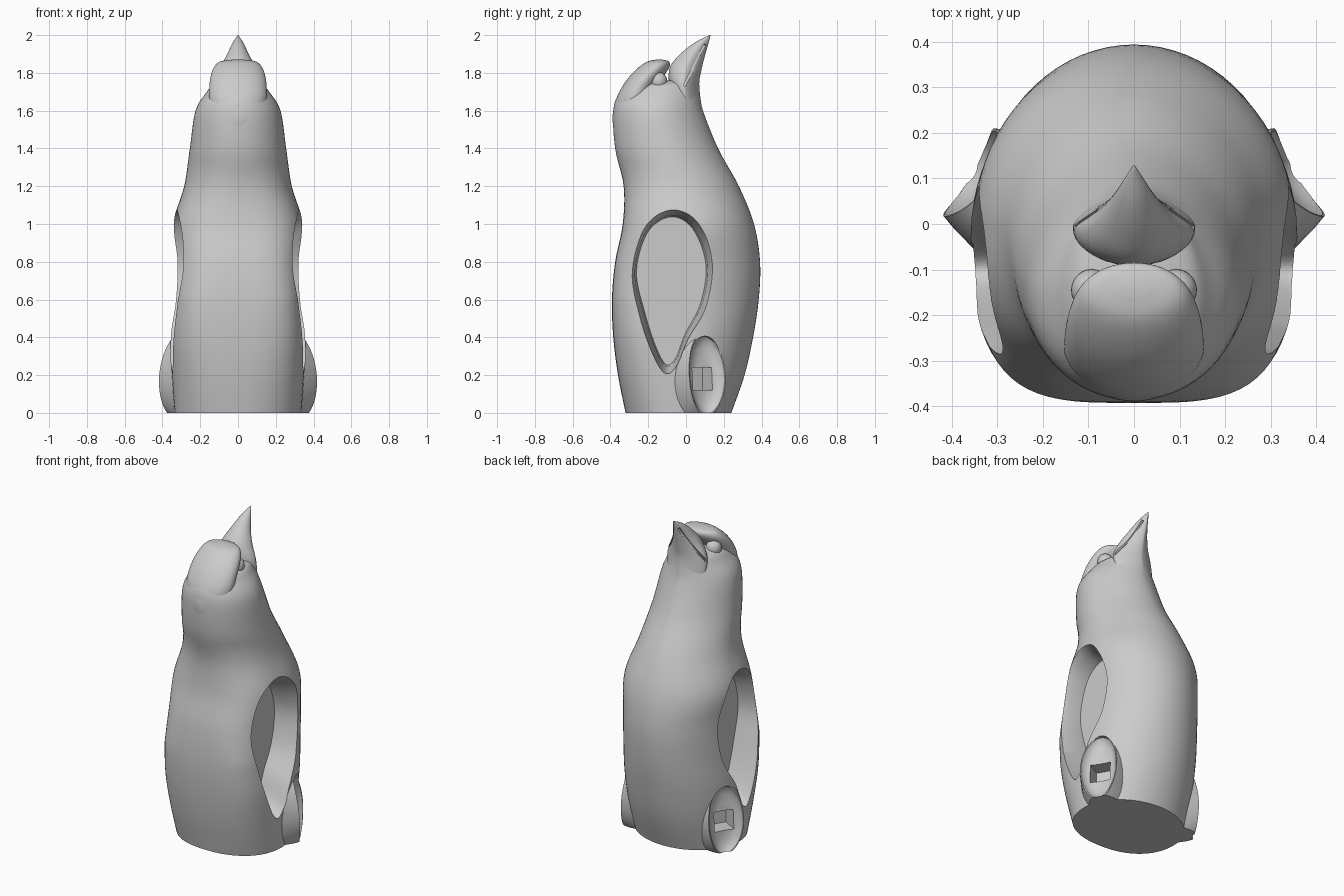
import bpy, bmesh, math
from mathutils import Vector, Matrix

cube = bpy.data.objects.get("Cube")
if cube:
    bpy.data.objects.remove(cube)

grey = bpy.data.materials.new("plain grey")
grey.use_nodes = True
grey.diffuse_color = (.6, .6, .6, 1)
grey.node_tree.nodes["Principled BSDF"].inputs["Base Color"].default_value = (.6, .6, .6, 1)


def make_object(name, bm):
    bmesh.ops.recalc_face_normals(bm, faces=bm.faces)
    mesh = bpy.data.meshes.new(name)
    bm.to_mesh(mesh)
    bm.free()
    mesh.materials.append(grey)
    obj = bpy.data.objects.new(name, mesh)
    bpy.context.collection.objects.link(obj)
    return obj


def loft(name, rings):
    """Skin a list of equal point rings and cap both ends."""
    bm = bmesh.new()
    rows = [[bm.verts.new(p) for p in ring] for ring in rings]
    n = len(rows[0])
    for a, b in zip(rows, rows[1:]):
        for i in range(n):
            j = (i + 1) % n
            bm.faces.new((a[i], a[j], b[j], b[i]))
    bm.faces.new(rows[0])
    bm.faces.new(rows[-1])
    return make_object(name, bm)


def spline(rows, steps, closed=False):
    """Smooth curve through rows of numbers."""
    pts = [Vector(r) for r in rows]
    n = len(pts)
    out = []
    for i in range(n if closed else n - 1):
        pick = (lambda k: pts[k % n]) if closed else (lambda k: pts[min(max(k, 0), n - 1)])
        a, b, c, d = (pick(i + k) for k in (-1, 0, 1, 2))
        for s in range(steps):
            t = s / steps
            out.append(b + (c - a) * t / 2 + (2 * a - 5 * b + 4 * c - d) * t * t / 2
                       + (3 * b - a - 3 * c + d) * t ** 3 / 2)
    return out if closed else out + [pts[-1]]


def section(row, front_power, back_power, count=72):
    """Rounded cross-section from height, front y, back y and half width."""
    z, front, back, half = row
    mid, depth = (front + back) / 2, (back - front) / 2
    ring = []
    for i in range(count):
        a = math.tau * i / count
        c, s = math.cos(a), math.sin(a)
        p = 2 / (front_power if s < 0 else back_power)
        ring.append((math.copysign(abs(c) ** p, c) * half,
                     mid + math.copysign(abs(s) ** p, s) * depth, z))
    return ring


def apply_boolean(obj, other, operation):
    mod = obj.modifiers.new("join", "BOOLEAN")
    mod.operation, mod.object, mod.solver = operation, other, "EXACT"
    bpy.context.view_layer.objects.active = obj
    bpy.ops.object.modifier_apply(modifier=mod.name)
    bpy.data.objects.remove(other)


def box(name, size, matrix):
    bm = bmesh.new()
    bmesh.ops.create_cube(bm, size=1, matrix=matrix @ Matrix.Diagonal((*size, 1)))
    return make_object(name, bm)


def smooth(obj, angle):
    bpy.ops.object.select_all(action="DESELECT")
    obj.select_set(True)
    bpy.context.view_layer.objects.active = obj
    bpy.ops.object.shade_smooth_by_angle(angle=math.radians(angle))


# Body and neck, squarest in front at wing height
body_rows = [(0, -.32, .24, .335), (.2, -.36, .31, .35), (.4, -.385, .355, .357),
             (.6, -.392, .385, .345), (.8, -.375, .392, .34), (1, -.335, .36, .345),
             (1.2, -.33, .28, .285), (1.4, -.375, .17, .255), (1.6, -.385, .09, .225),
             (1.7, -.35, .07, .165), (1.74, -.3, .055, .13), (1.76, -.25, 0, .08)]
rings = []
for row in spline(body_rows, 6):
    square = max(0, 1 - abs(row[0] - .6) / .7)
    neck = min(max((row[0] - .9) / .5, 0), 1)
    rings.append(section(row, 2.05 + 1.5 * square, 2 - .2 * neck))
body = loft("body", rings)


def oval_rings(side, profile):
    """Upright ovals facing outward and back, from pairs of scale and depth."""
    normal, across = Vector((.86, .5, 0)), Vector((-.5, .86, 0))
    centre = Vector((.364, .115, .2))
    rings = []
    for scale, depth in profile:
        ring = []
        for i in range(48):
            a = math.tau * i / 48
            u, v = scale * math.cos(a), scale * math.sin(a)
            bend = .028 * (v + .35) ** 2
            p = centre + across * u * .11 + normal * (depth - bend) + Vector((0, 0, v * .21))
            ring.append((p.x * side, p.y, p.z))
        rings.append(ring)
    return rings


# Foot mounts: flared oval pads, cupped, with a square peg hole
for side in (-1, 1):
    pad = oval_rings(side, ((1.6, -.22), (1.3, -.1), (1.12, -.03), (1.02, 0)))
    apply_boolean(body, loft("foot_mount", pad), "UNION")
    cup = oval_rings(side, ((.4, -.05), (.7, -.042), (.9, -.02), (.98, 0), (1, .15)))
    apply_boolean(body, loft("foot_cup", cup), "DIFFERENCE")
    turn = Matrix.Rotation(math.atan2(.5, .86 * side), 4, "Z")
    spot = Matrix.Translation((.34 * side, .095, .18))
    apply_boolean(body, box("peg_hole", (.24, .12, .12), spot @ turn), "DIFFERENCE")

# Flat underside
apply_boolean(body, box("floor_cut", (2, 2, .5), Matrix.Translation((0, 0, -.25))), "DIFFERENCE")

# Deep teardrop wing recesses with sloping walls and a flat floor
teardrop = spline([(-.08, 1.08), (.06, 1.01), (.145, .8), (.11, .57), (.01, .39), (-.05, .25),
                   (-.11, .21), (-.175, .31), (-.25, .52), (-.303, .76), (-.23, .99)], 6, True)
for side in (-1, 1):
    rings = []
    for x, sy, sz in ((.18, .82, .9), (.26, .86, .92), (.335, 1, 1), (.5, 1.02, 1.01)):
        rings.append([(x * side, -.075 + (y + .075) * sy, .66 + (z - .66) * sz) for y, z in teardrop])
    apply_boolean(body, loft("wing_recess", rings), "DIFFERENCE")
smooth(body, 32)

# Raised crown that melts into the forehead
crown_rows = [(1.42, -.36, -.22, .07), (1.5, -.383, -.2, .105), (1.58, -.388, -.19, .135),
              (1.66, -.37, -.18, .152), (1.72, -.342, -.16, .152), (1.78, -.3, -.12, .145),
              (1.83, -.25, -.088, .127), (1.86, -.205, -.09, .095), (1.87, -.16, -.125, .03)]
crown = loft("crown", [section(r, 2, 2, 48) for r in spline(crown_rows, 5)])
smooth(crown, 50)

# Pointed beak with a mouth slit along each side
beak_rows = [(1.62, -.07, .083, .13), (1.74, -.09, .07, .132), (1.83, -.085, .085, .093),
             (1.9, -.03, .103, .057), (1.96, .045, .12, .028), (2, .125, .13, .002)]
beak = loft("beak", [section(r, 2, 1.4, 40) for r in spline(beak_rows, 5)])
tilt = Matrix.Rotation(math.atan2(.24, .12), 4, "X")
for side in (-1, 1):
    slit_spot = Matrix.Translation((.1 * side, .05, 1.85))
    slant = Matrix.Rotation(side * math.radians(23), 4, "Z")
    apply_boolean(beak, box("mouth_slit", (.08, .27, .012), slit_spot @ tilt @ slant), "DIFFERENCE")
smooth(beak, 40)

# Eyes tucked under the crown
for side, name in ((-1, "right_eye"), (1, "left_eye")):
    bm = bmesh.new()
    place = Matrix.Translation((.092 * side, -.145, 1.755)) @ Matrix.Diagonal((.046, .046, .05, 1))
    bmesh.ops.create_uvsphere(bm, u_segments=24, v_segments=16, radius=1, matrix=place)
    smooth(make_object(name, bm), 60)
